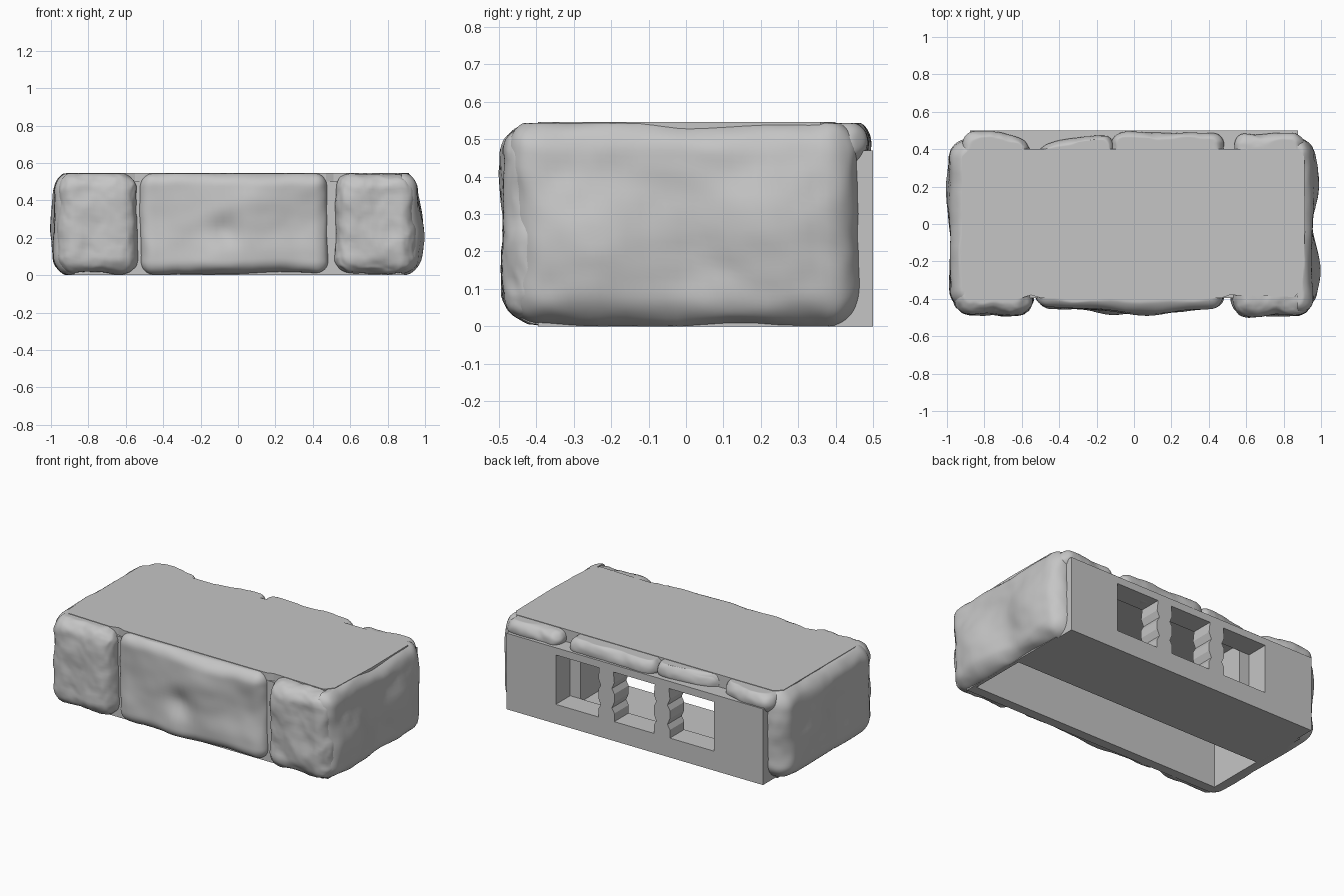
import bpy, bmesh, math
from mathutils import Vector, noise

if "Cube" in bpy.data.objects:
    bpy.data.objects.remove(bpy.data.objects["Cube"], do_unlink=True)

TOP = 0.543
grey = bpy.data.materials.new("stone_grey")
grey.use_nodes = True
grey.diffuse_color = (0.56, 0.56, 0.56, 1)
grey.node_tree.nodes["Principled BSDF"].inputs["Base Color"].default_value = (0.56, 0.56, 0.56, 1)


def finish(bm, name, smooth=None):
    bmesh.ops.recalc_face_normals(bm, faces=bm.faces)
    mesh = bpy.data.meshes.new(name)
    bm.to_mesh(mesh)
    bm.free()
    mesh.materials.append(grey)
    ob = bpy.data.objects.new(name, mesh)
    bpy.context.collection.objects.link(ob)
    if smooth:
        bpy.ops.object.select_all(action='DESELECT')
        ob.select_set(True)
        bpy.context.view_layer.objects.active = ob
        bpy.ops.object.shade_smooth_by_angle(angle=math.radians(smooth))
    return ob


def box(name, lo, hi):
    bm = bmesh.new()
    bmesh.ops.create_cube(bm, size=1)
    for v in bm.verts:
        v.co = Vector([lo[i] + (v.co[i] + 0.5) * (hi[i] - lo[i]) for i in range(3)])
    return finish(bm, name)


def prism(name, points, axis, start, end):
    """Extrude a 2D outline along y (axis 1) or z (axis 2)."""
    bm = bmesh.new()
    place = (lambda a, b: (a, start, b)) if axis == 1 else (lambda a, b: (a, b, start))
    face = bm.faces.new([bm.verts.new(place(a, b)) for a, b in points])
    out = bmesh.ops.extrude_face_region(bm, geom=[face])
    for g in out["geom"]:
        if isinstance(g, bmesh.types.BMVert):
            g.co[axis] = end
    return finish(bm, name)


def stone(name, lo, hi, out, inner, r=0.09, amp=0.015, freq=5, lumps=()):
    """Rounded, weathered slab; 'out' is the outward direction, 'inner' its hidden depth."""
    bm = bmesh.new()
    bmesh.ops.create_cube(bm, size=2)
    bmesh.ops.subdivide_edges(bm, edges=bm.edges[:], cuts=34, use_grid_fill=True)
    lo, hi, out = Vector(lo), Vector(hi), Vector(out)
    r = min(r, min(hi - lo) / 2 - 0.001)
    seed = Vector((lo.x * 7, lo.y * 3, hi.x * 5))
    for v in bm.verts:
        t = [0.5 + 0.5 * (0.4 * c + 0.6 * math.sin(c * math.pi / 2)) for c in v.co]
        p = Vector([lo[i] + t[i] * (hi[i] - lo[i]) for i in range(3)])
        core = Vector([min(max(p[i], lo[i] + r), hi[i] - r) for i in range(3)])
        d = p - core
        if d.length > 1e-6:
            p = core + d.normalized() * r
        u = p.x if out.y else p.y
        push = sum(h * math.exp(-((u - a) / w) ** 2 - ((p.z - z) / w) ** 2)
                   for a, z, w, h in lumps)
        wobble = noise.noise_vector(p * freq + seed) + 0.3 * noise.noise_vector(p * freq * 3 + seed)
        front = max(0, p.dot(out) - inner) / 0.1
        p = p + out * push * min(front, 1) + wobble * amp
        depth = p.dot(out)
        if depth < inner:
            p += out * (inner - depth)
        p.z = min(max(p.z, 0), TOP)
        v.co = p
    return finish(bm, name, 40)


# Hollow core: roof, front wall and end walls, open underneath
roof = [(-0.92, -0.34), (-0.89, -0.385), (-0.6, -0.395), (-0.55, -0.38), (-0.5, -0.395),
        (0.47, -0.395), (0.51, -0.38), (0.86, -0.39), (0.9, -0.34), (0.915, 0),
        (0.91, 0.36), (0.88, 0.4), (-0.88, 0.4), (-0.92, 0.36)]
prism("roof", roof, 2, 0.47, 0.546)
box("front_wall", (-0.89, -0.395, 0), (0.89, -0.335, 0.5))
for side, s in (("left", 1), ("right", -1)):
    box(side + "_end_wall", (min(s * 0.87, s * 0.89), -0.38, 0), (max(s * 0.87, s * 0.89), 0.38, 0.5))
    a, b = sorted((s * 0.47, s * 0.6))
    box(side + "_inner_pier", (a, 0.03, 0), (b, 0.36, 0.48))
    a, b = sorted((s * 0.54, s * 0.877))
    box(side + "_back_panel", (a, 0.36, 0), (b, 0.5, 0.47))

# Back wall with three openings between two notched bars
box("floor_slab", (-0.877, 0.03, 0), (0.877, 0.5, 0.1))
box("back_sill", (-0.54, 0.36, 0), (0.54, 0.5, 0.12))
box("back_lintel", (-0.54, 0.36, 0.425), (0.54, 0.5, 0.47))
half = [(0.055, 0.12), (0.055, 0.17), (0.038, 0.2), (0.055, 0.24), (0.055, 0.29),
        (0.038, 0.32), (0.055, 0.36), (0.048, 0.425)]
for i, x in enumerate((0.195, -0.185)):
    outline = [(x + w, z) for w, z in half] + [(x - w, z) for w, z in reversed(half)]
    prism("window_bar_%d" % i, outline, 1, 0.36, 0.5)

# Front stones: rough corner blocks and one broad cracked block
F = (0, -1, 0)
stone("front_right_corner_stone", (-0.96, -0.487, 0.01), (-0.54, -0.2, 0.545), F, 0.345,
      amp=0.012, freq=9)
stone("front_left_corner_stone", (0.52, -0.487, 0.01), (0.95, -0.2, 0.545), F, 0.345,
      amp=0.014, freq=9)
stone("front_middle_stone", (-0.525, -0.455, 0.01), (0.48, -0.2, 0.545), F, 0.345, r=0.07,
      amp=0.012, freq=4, lumps=((0.05, 0.38, 0.2, 0.03), (-0.07, 0.24, 0.07, -0.03),
                                (-0.12, 0.08, 0.12, 0.03), (0.15, 0.12, 0.15, 0.02),
                                (-0.5, 0.3, 0.15, -0.02), (0.45, 0.3, 0.15, -0.02)))

# End stones with large bulges
stone("left_end_stone", (0.7, -0.47, 0), (0.955, 0.46, 0.55), (1, 0, 0), 0.875, amp=0.014, freq=5,
      lumps=((-0.25, 0.2, 0.15, 0.05), (0.23, 0.27, 0.15, 0.045), (0.03, 0.14, 0.1, -0.02)))
stone("right_end_stone", (-0.985, -0.455, 0), (-0.7, 0.45, 0.55), (-1, 0, 0), 0.875, r=0.1,
      amp=0.012, freq=5, lumps=((0.2, 0.25, 0.18, 0.015), (-0.1, 0.3, 0.12, -0.015)))

# Low coping stones resting on the back panel
spans = ((-0.92, -0.56, 0.49), (-0.52, -0.11, 0.475), (-0.12, 0.475, 0.49), (0.54, 0.91, 0.485))
for i, (a, b, depth) in enumerate(spans):
    stone("back_coping_stone_%d" % i, (a, 0.3, 0.43), (b, depth, 0.55), (0, 1, 0), 0.36,
          r=0.059, amp=0.012, freq=7, lumps=((-0.52, 0.5, 0.15, -0.05),))
